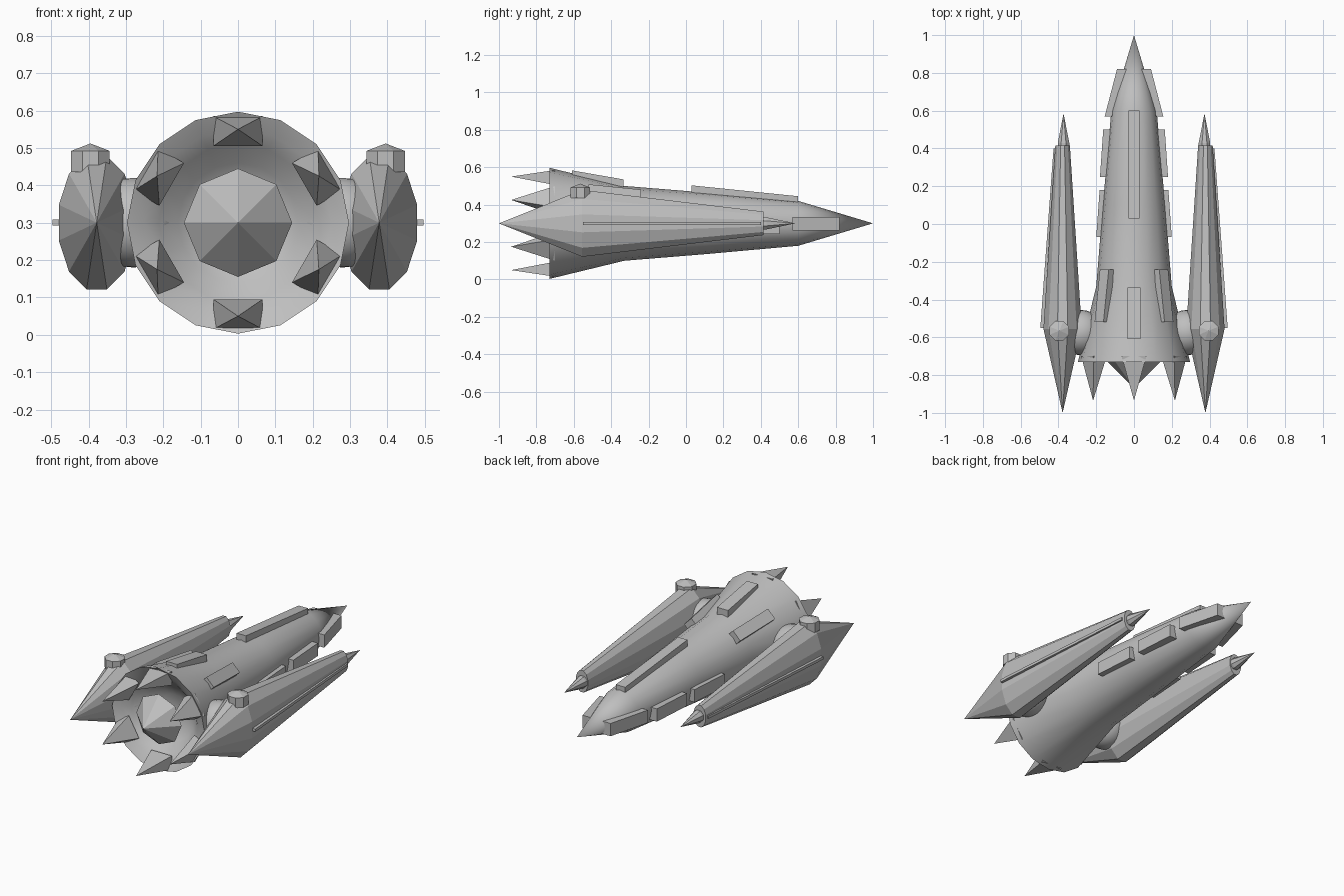
import bpy, bmesh, math
from mathutils import Vector

if "Cube" in bpy.data.objects:
    bpy.data.objects.remove(bpy.data.objects["Cube"])

CZ = 0.3  # height of the long axis

hull_grey = bpy.data.materials.new("hull_grey")
hull_grey.diffuse_color = (0.52, 0.52, 0.52, 1)
hull_grey.use_nodes = True
hull_grey.node_tree.nodes["Principled BSDF"].inputs["Base Color"].default_value = hull_grey.diffuse_color


def finish(name, bm, smooth=None):
    bmesh.ops.recalc_face_normals(bm, faces=bm.faces)
    me = bpy.data.meshes.new(name)
    bm.to_mesh(me)
    bm.free()
    me.materials.append(hull_grey)
    if smooth is not None:
        me.polygons.foreach_set("use_smooth", [True] * len(me.polygons))
        me.set_sharp_from_angle(angle=math.radians(smooth))
    ob = bpy.data.objects.new(name, me)
    bpy.context.collection.objects.link(ob)
    return ob


def loft(name, rings, n, phase=0.0, cx=0.0, smooth=None):
    """Closed body along y from rings of (y, half width, half height); width 0 is a point."""
    bm = bmesh.new()
    loops = []
    for y, rx, rz in rings:
        if rx == 0:
            loops.append([bm.verts.new((cx, y, CZ))])
        else:
            loops.append([bm.verts.new((cx + rx * math.cos(phase + i * math.tau / n), y,
                                        CZ + rz * math.sin(phase + i * math.tau / n)))
                          for i in range(n)])
    for a, b in zip(loops, loops[1:]):
        for i in range(n):
            j = (i + 1) % n
            vs = [a[i % len(a)], a[j % len(a)], b[j % len(b)], b[i % len(b)]]
            bm.faces.new(list(dict.fromkeys(vs)))
    for end in (loops[0], loops[-1]):
        if len(end) > 1:
            bm.faces.new(end)
    return finish(name, bm, smooth)


def bar(name, deg, y0, r0, y1, r1, thick, half, cx=0.0, cz=CZ):
    """Slab lying along the body at a given angle, outer face from r0 at y0 to r1 at y1."""
    a = math.radians(deg)
    out, side = Vector((math.cos(a), 0, math.sin(a))), Vector((-math.sin(a), 0, math.cos(a)))
    bm = bmesh.new()
    for y, r in ((y0, r0), (y1, r1)):
        for d in (0, thick):
            for t in (-half, half):
                bm.verts.new(Vector((cx, y, cz)) + out * (r - d) + side * t)
    bmesh.ops.convex_hull(bm, input=bm.verts)
    bmesh.ops.dissolve_limit(bm, angle_limit=0.01, verts=bm.verts, edges=bm.edges)
    return finish(name, bm)


# main hull with hollow rear dish
profile = [(1.0, 0), (0.6, 0.12), (0.1, 0.165), (-0.33, 0.2), (-0.73, 0.297),
           (-0.705, 0.25), (-0.675, 0.212), (-0.62, 0.16), (-0.58, 0.09), (-0.57, 0)]
loft("main_hull", [(y, r, r) for y, r in profile], 16, smooth=40)

# faceted engine core in the dish
loft("engine_core", [(-0.87, 0, 0), (-0.725, 0.145, 0.145), (-0.58, 0, 0)], 8)

# six spikes around the rear rim
for k in range(6):
    a = math.radians(30 + 60 * k)
    out, side = Vector((math.cos(a), 0, math.sin(a))), Vector((-math.sin(a), 0, math.cos(a)))
    c = Vector((0, 0, CZ))
    bm = bmesh.new()
    base = [bm.verts.new(c + out * r + side * t + Vector((0, -0.70, 0)))
            for r, t in ((0.205, -0.066), (0.205, 0.066), (0.285, 0.066), (0.285, -0.066))]
    tip = bm.verts.new(c + out * 0.25 + Vector((0, -0.935, 0)))
    bm.faces.new(base)
    for i in range(4):
        bm.faces.new((base[i], base[(i + 1) % 4], tip))
    finish(f"rear_spike_{k + 1}", bm)

# long dorsal blade and three raised plates on the flare
bar("dorsal_blade", 90, 0.03, 0.203, 0.6, 0.145, 0.07, 0.03)
bar("flare_plate_top", 90, -0.61, 0.283, -0.335, 0.235, 0.07, 0.035)
for tag, deg in (("right", 45), ("left", 135)):
    bar(f"flare_plate_{tag}", deg, -0.52, 0.262, -0.24, 0.222, 0.06, 0.033)

for tag, s in (("right", 1), ("left", -1)):
    deg = 0 if s == 1 else 180
    # row of plates on each flank of the hull
    for i, (y0, r0, y1, r1, z) in enumerate(((0.57, 0.155, 0.82, 0.09, 0.298),
                                             (0.25, 0.18, 0.50, 0.163, 0.28),
                                             (-0.07, 0.2, 0.18, 0.182, 0.275))):
        bar(f"flank_plate_{tag}_{i + 1}", deg, y0, r0, y1, r1, 0.06, 0.037, cz=z)

    # round joint between hull and pod
    bm = bmesh.new()
    bmesh.ops.create_uvsphere(bm, u_segments=24, v_segments=14, radius=0.12)
    bmesh.ops.translate(bm, verts=bm.verts, vec=(s * 0.28, -0.575, CZ))
    finish(f"pod_joint_{tag}", bm, 60)

    # side pod, its nose point and its outer strip
    px = s * 0.378
    loft(f"side_pod_{tag}", [(-1.0, 0, 0), (-0.555, 0.105, 0.185), (0.415, 0.04, 0.065)],
         12, math.radians(15), px)
    loft(f"pod_nose_{tag}", [(0.38, 0.033, 0.035), (0.43, 0.033, 0.035), (0.585, 0, 0)],
         8, math.radians(22.5), s * 0.373)
    bar(f"pod_strip_{tag}", deg, -0.55, 0.118, 0.4, 0.048, 0.04, 0.008, cx=px)

    # eight-sided turret on top of the pod
    bm = bmesh.new()
    rings = [[bm.verts.new((s * 0.395 + r * math.cos((i + 0.5) * math.tau / 8),
                            -0.565 + r * math.sin((i + 0.5) * math.tau / 8), z))
              for i in range(8)] for z, r in ((0.435, 0.056), (0.492, 0.056))]
    apex = bm.verts.new((s * 0.395, -0.565, 0.512))
    bm.faces.new(rings[0])
    for i in range(8):
        j = (i + 1) % 8
        bm.faces.new((rings[0][i], rings[0][j], rings[1][j], rings[1][i]))
        bm.faces.new((rings[1][i], rings[1][j], apex))
    finish(f"pod_turret_{tag}", bm)
